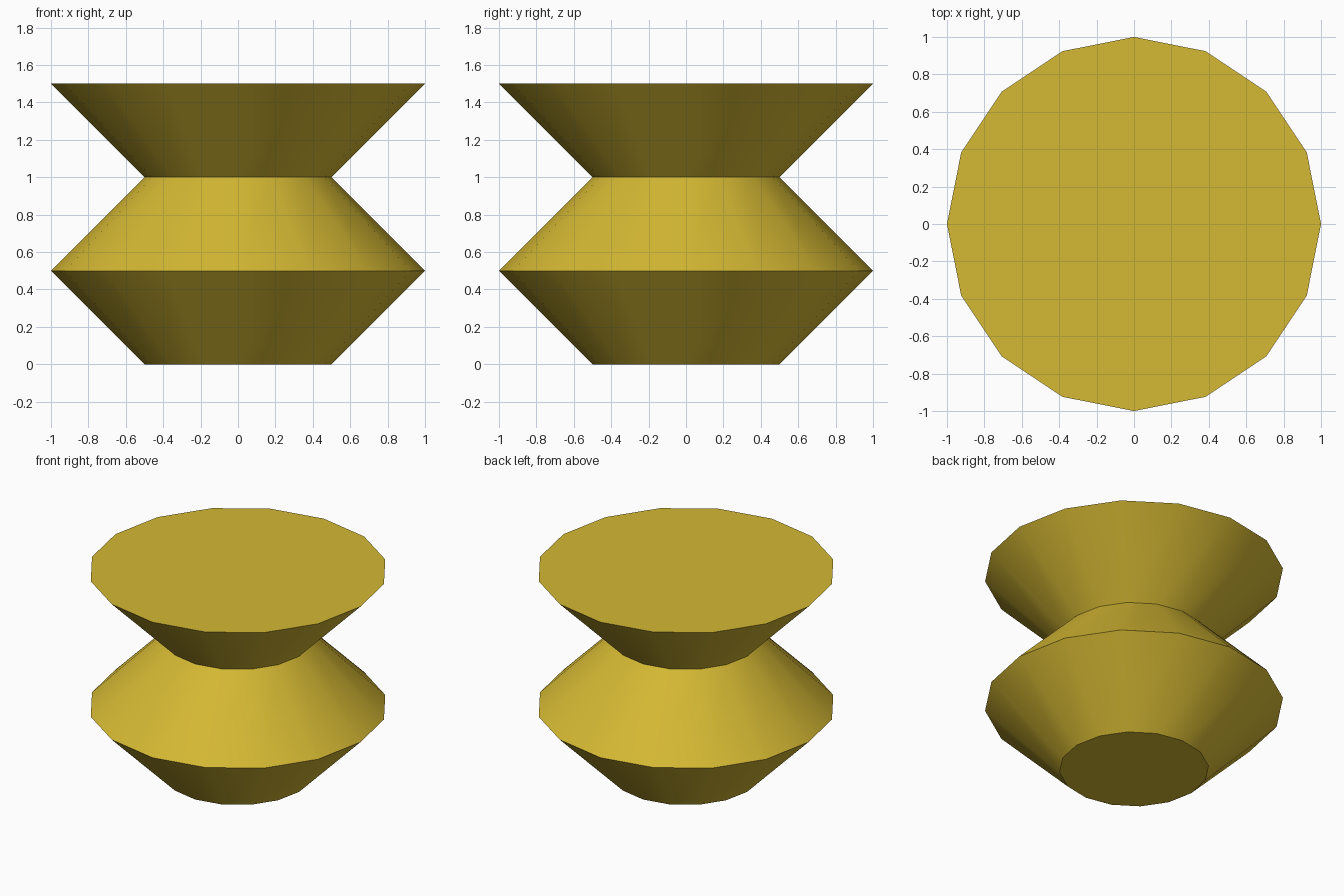
import bpy, bmesh, math

if "Cube" in bpy.data.objects:
    bpy.data.objects.remove(bpy.data.objects["Cube"])

SIDES = 16
# profile of the stacked cones: (radius, height) from bottom to top
PROFILE = [(0.5, 0.0), (1.0, 0.5), (0.5, 1.0), (1.0, 1.5)]

gold = bpy.data.materials.new("mustard_yellow")
gold.diffuse_color = (0.66, 0.48, 0.033, 1.0)
gold.use_nodes = True
gold.node_tree.nodes["Principled BSDF"].inputs["Base Color"].default_value = gold.diffuse_color

# one ring of vertices per profile point
bm = bmesh.new()
rings = []
for r, z in PROFILE:
    rings.append([bm.verts.new((r * math.cos(a), r * math.sin(a), z))
                  for a in (2 * math.pi * i / SIDES for i in range(SIDES))])

# flared sides
for low, high in zip(rings, rings[1:]):
    for i in range(SIDES):
        j = (i + 1) % SIDES
        bm.faces.new((low[i], low[j], high[j], high[i]))

# flat base and top
bm.faces.new(rings[0][::-1])
bm.faces.new(rings[-1])

mesh = bpy.data.meshes.new("stacked_cone_body")
bm.to_mesh(mesh)
bm.free()
mesh.materials.append(gold)
body = bpy.data.objects.new("stacked_cone_body", mesh)
bpy.context.collection.objects.link(body)

# smooth around the sides, crisp at the rims
bpy.context.view_layer.objects.active = body
body.select_set(True)
bpy.ops.object.shade_smooth_by_angle(angle=math.radians(30))
